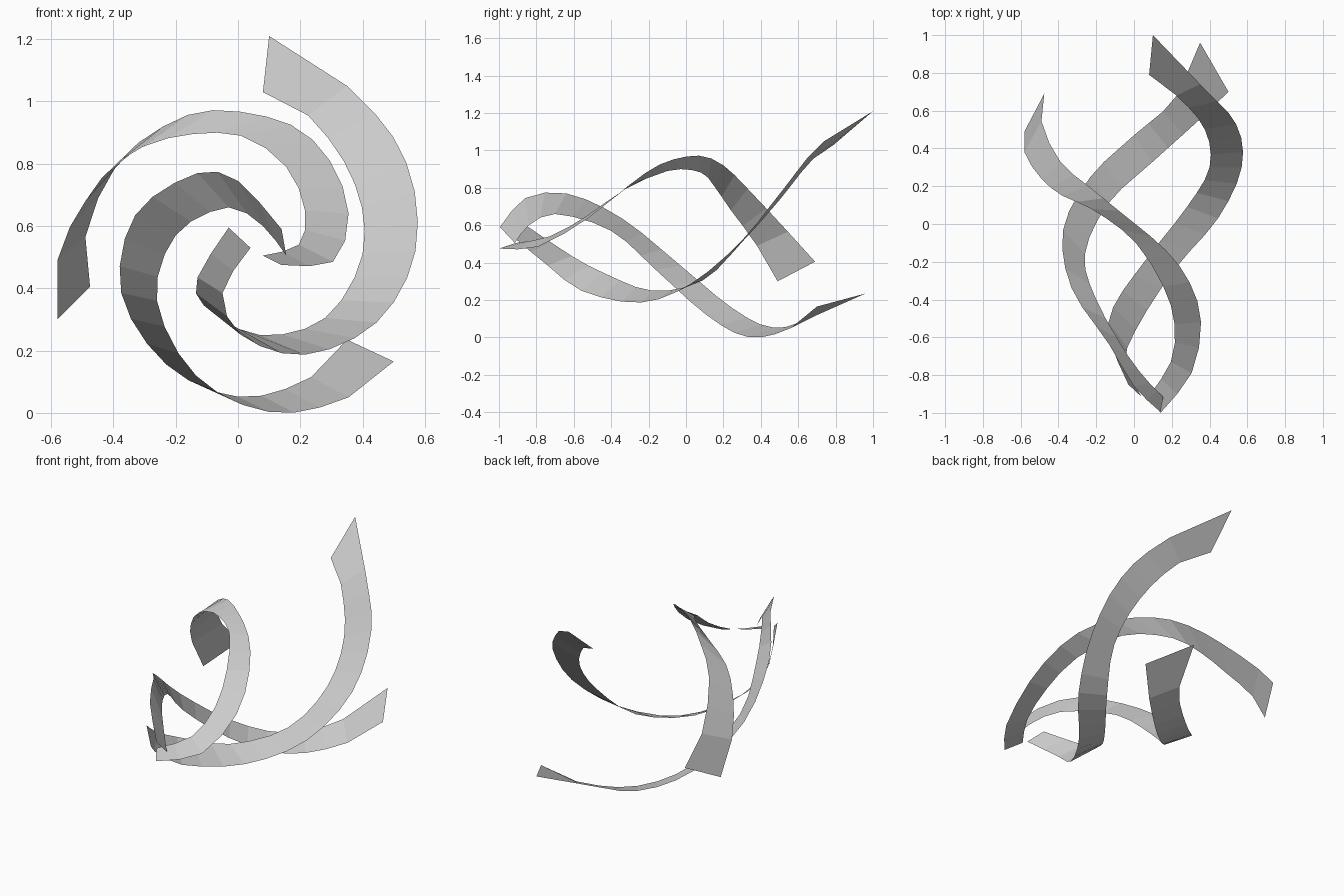
import bpy
from mathutils import Vector

grey = bpy.data.materials.new("light grey")
grey.diffuse_color = (0.6, 0.6, 0.6, 1)


def edge_curve(ks, pts):
    """Smooth edge through the stations, one point per whole step."""
    pts = [Vector(p) for p in pts]
    n = len(pts)
    tan = []
    for i in range(n):
        a, b = max(i - 1, 0), min(i + 1, n - 1)
        tan.append((pts[b] - pts[a]) / (ks[b] - ks[a]))
    out = [pts[0]]
    for i in range(n - 1):
        steps = ks[i + 1] - ks[i]
        for s in range(1, steps + 1):
            t = s / steps
            out.append(pts[i] * (2*t**3 - 3*t**2 + 1) + pts[i+1] * (3*t**2 - 2*t**3)
                       + tan[i] * steps * (t**3 - 2*t**2 + t)
                       + tan[i+1] * steps * (t**3 - t**2))
    return out


def ribbon(name, stations):
    """Flat-shaded strip between two twisting edges."""
    ks = [s[0] for s in stations]
    a = edge_curve(ks, [s[1] for s in stations])
    b = edge_curve(ks, [s[2] for s in stations])
    n = len(a)
    faces = [(i, i + 1, n + i + 1, n + i) for i in range(n - 1)]
    me = bpy.data.meshes.new(name)
    me.from_pydata(a + b, [], faces)
    me.materials.append(grey)
    bpy.context.collection.objects.link(bpy.data.objects.new(name, me))


# Each station: step number, point on first edge, point on second edge
ribbon("right_ribbon", [
    (0, (.10, 1.0, 1.21), (.08, .79, 1.03)),
    (1, (.35, .74, 1.05), (.225, .68, .955)),
    (4, (.54, .53, .805), (.375, .50, .735)),
    (7, (.57, .30, .52), (.40, .30, .51)),
    (10, (.445, .03, .29), (.28, .09, .305)),
    (13, (.215, -.24, .187), (.07, -.18, .25)),
    (16, (.01, -.56, .25), (-.11, -.44, .345)),
    (18, (-.05, -.74, .385), (-.13, -.61, .435)),
    (20, (.04, -.915, .53), (-.03, -.85, .595))])

ribbon("upper_ribbon", [
    (0, (-.58, .49, .30), (-.475, .69, .405)),
    (1, (-.58, .38, .49), (-.49, .545, .565)),
    (3, (-.49, .24, .68), (-.39, .33, .795)),
    (5, (-.38, .15, .81), (-.24, .20, .92)),
    (7, (-.225, .08, .882), (-.08, .07, .972)),
    (10, (.01, -.10, .89), (.17, -.14, .925)),
    (12, (.155, -.33, .79), (.295, -.31, .81)),
    (14, (.215, -.53, .65), (.355, -.52, .64)),
    (16, (.195, -.73, .54), (.305, -.79, .485)),
    (18, (.08, -.91, .505), (.14, -1.0, .475))])

ribbon("lower_ribbon", [
    (0, (.50, .70, .165), (.35, .96, .235)),
    (1, (.355, .56, .05), (.235, .69, .115)),
    (4, (.10, .33, .003), (0, .47, .052)),
    (7, (-.135, .11, .12), (-.23, .25, .155)),
    (10, (-.26, -.16, .36), (-.375, -.03, .385)),
    (13, (-.20, -.40, .57), (-.33, -.34, .635)),
    (16, (-.03, -.70, .66), (-.13, -.64, .77)),
    (18, (.08, -.84, .60), (0, -.86, .745)),
    (20, (.155, -.915, .505), (.14, -.995, .59))])
